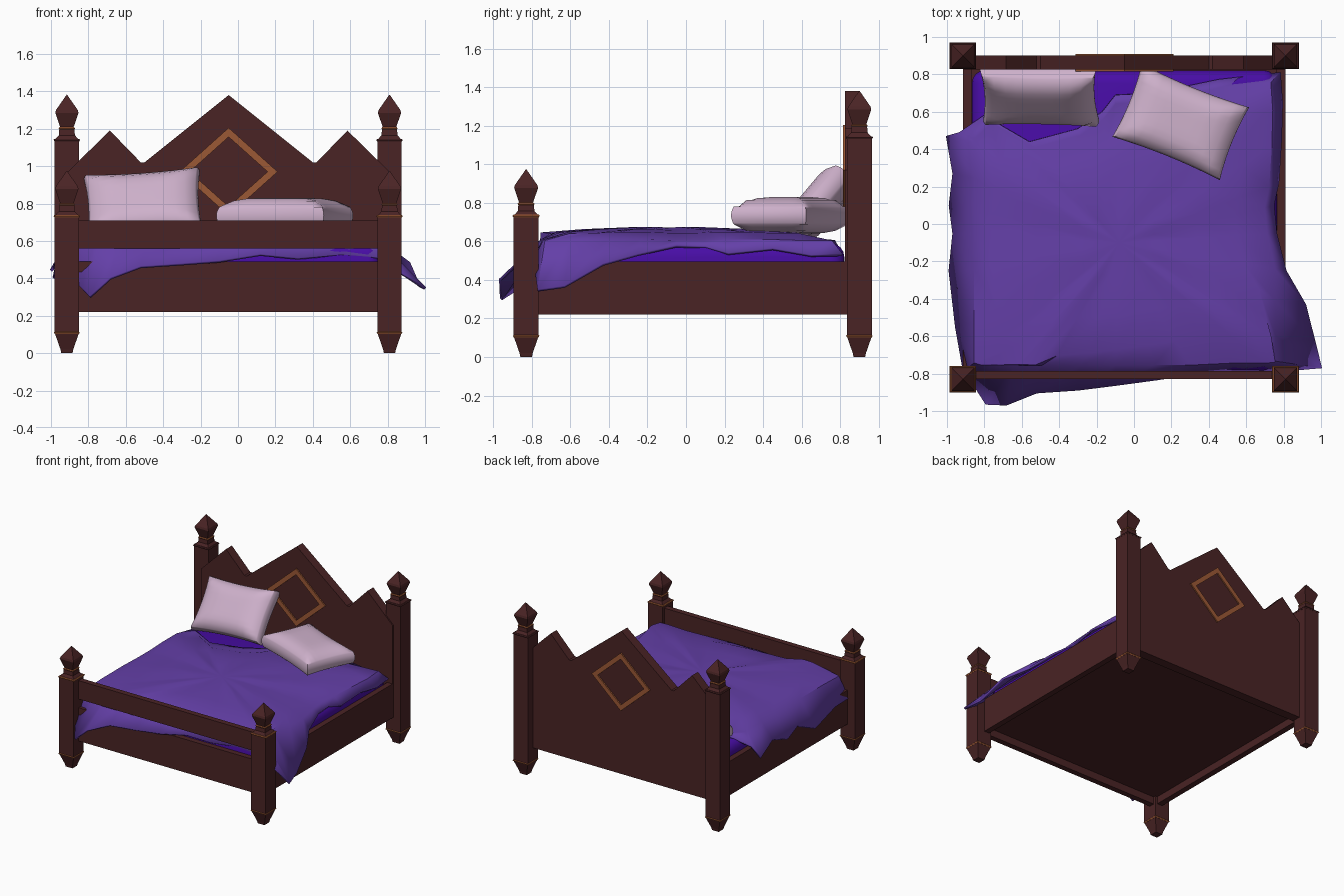
import bpy, bmesh
from math import radians
from mathutils import Vector, Matrix

cube = bpy.data.objects.get("Cube")
if cube:
    bpy.data.objects.remove(cube)


def material(name, colour):
    mat = bpy.data.materials.new(name)
    mat.use_nodes = True
    rgba = (*colour, 1)
    mat.diffuse_color = rgba
    mat.node_tree.nodes["Principled BSDF"].inputs["Base Color"].default_value = rgba
    return mat


WOOD = material("dark wood", (0.068, 0.017, 0.018))
TRIM = material("copper trim", (0.33, 0.098, 0.035))
SHEET = material("violet sheet", (0.065, 0.004, 0.38))
BLANKET = material("purple blanket", (0.127, 0.05, 0.39))
PILLOW = material("pale pillow", (0.62, 0.44, 0.6))


def finish(name, bm, mat, smooth=None):
    bmesh.ops.recalc_face_normals(bm, faces=bm.faces)
    mesh = bpy.data.meshes.new(name)
    bm.to_mesh(mesh)
    bm.free()
    mesh.materials.append(mat)
    obj = bpy.data.objects.new(name, mesh)
    bpy.context.collection.objects.link(obj)
    if smooth:
        bpy.ops.object.select_all(action="DESELECT")
        obj.select_set(True)
        bpy.context.view_layer.objects.active = obj
        bpy.ops.object.shade_smooth_by_angle(angle=radians(smooth))
    return obj


def box(name, x, y, z, mat, bevel=0):
    """Box from (low, high) pairs on each axis."""
    bm = bmesh.new()
    bmesh.ops.create_cube(bm, size=1)
    for v in bm.verts:
        v.co = [(lo + hi) / 2 + c * (hi - lo) for c, (lo, hi) in zip(v.co, (x, y, z))]
    if bevel:
        bmesh.ops.bevel(bm, geom=bm.edges[:], offset=bevel, segments=4,
                        profile=0.5, affect="EDGES")
    return finish(name, bm, mat, 40 if bevel else None)


def square_turning(name, x, y, profile, mat):
    """Square section swept upward through (half width, height) pairs."""
    bm = bmesh.new()
    rings = [[bm.verts.new((x + sx * r, y + sy * r, z))
              for sx, sy in ((-1, -1), (1, -1), (1, 1), (-1, 1))] for r, z in profile]
    for a, b in zip(rings, rings[1:]):
        for i in range(4):
            j = (i + 1) % 4
            bm.faces.new((a[i], a[j], b[j], b[i]))
    bm.faces.new(rings[0])
    bm.faces.new(rings[-1])
    bmesh.ops.remove_doubles(bm, verts=bm.verts, dist=0.0001)
    return finish(name, bm, mat)


# Frame layout
LEFT, RIGHT, FRONT, BACK = 0.81, -0.915, -0.83, 0.90
MID = -0.05


def post(name, x, y, top, collar_mat):
    """Post with tapered foot, collar, neck and pointed finial."""
    square_turning(name, x, y, [(0.03, 0), (0.034, 0.02), (0.062, 0.1), (0.065, 0.11),
                                (0.065, top), (0.043, top + 0.025), (0.04, top + 0.06)], WOOD)
    square_turning(name + "_finial", x, y, [(0.03, top + 0.06), (0.036, top + 0.068),
                                            (0.062, top + 0.145), (0.058, top + 0.16),
                                            (0.001, top + 0.242)], WOOD)
    for part, r, z, mat in (("foot_trim", 0.069, 0.11, TRIM), ("collar", 0.071, top, collar_mat),
                            ("neck_trim", 0.044, top + 0.062, TRIM)):
        square_turning(name + "_" + part, x, y,
                       [(r - 0.005, z - 0.008), (r, z), (r - 0.005, z + 0.006)], mat)


for side, x in (("left", LEFT), ("right", RIGHT)):
    post("front_post_" + side, x, FRONT, 0.733, TRIM)
    post("back_post_" + side, x, BACK, 1.14, WOOD)
    inner = x + (-0.047 if x > 0 else 0.047)
    box("side_rail_" + side, sorted((x, inner)), (FRONT, BACK - 0.04), (0.22, 0.495), WOOD)

# Footboard and base
for name, heights in (("foot_rail_lower", (0.22, 0.49)), ("foot_rail_upper", (0.56, 0.71))):
    box(name, (RIGHT, LEFT), (FRONT, FRONT + 0.045), heights, WOOD)
box("base_panel", (RIGHT + 0.02, LEFT - 0.02), (FRONT + 0.02, BACK - 0.04), (0.28, 0.31), WOOD)

# Headboard with three peaks, mirrored about its middle
half = [(0.86, 0.22), (0.86, 0.97), (0.635, 1.19), (0.47, 1.02), (0.45, 1.02)]
outline = [(MID + x, z) for x, z in half] + [(MID, 1.38)]
outline += [(MID - x, z) for x, z in reversed(half)]
bm = bmesh.new()
face = bm.faces.new([bm.verts.new((x, 0.825, z)) for x, z in outline])
back = bmesh.ops.extrude_face_region(bm, geom=[face])["geom"]
bmesh.ops.translate(bm, vec=(0, 0.075, 0),
                    verts=[g for g in back if isinstance(g, bmesh.types.BMVert)])
finish("headboard", bm, WOOD)

# Diamond trim showing on both faces of the headboard
bm = bmesh.new()
rings = [[bm.verts.new((MID + sx * w, 0.8625, 0.97 + sz * h))
          for sx, sz in ((1, 0), (0, 1), (-1, 0), (0, -1))]
         for w, h in ((0.262, 0.235), (0.208, 0.186))]
for i in range(4):
    j = (i + 1) % 4
    bm.faces.new((rings[0][i], rings[0][j], rings[1][j], rings[1][i]))
diamond = finish("headboard_diamond", bm, TRIM)
mod = diamond.modifiers.new("thickness", "SOLIDIFY")
mod.thickness, mod.offset = 0.095, 0

# Mattress
box("mattress", (RIGHT + 0.048, LEFT - 0.046), (FRONT + 0.046, 0.822), (0.312, 0.59), SHEET, 0.07)

# Blanket: hanging hem drawn inward in rings to the middle of the bed
hem = [(-0.91, -0.78, 0.42), (-0.86, -0.85, 0.37), (-0.79, -0.96, 0.3), (-0.68, -0.965, 0.4),
       (-0.52, -0.9, 0.46), (-0.3, -0.885, 0.475), (-0.1, -0.86, 0.49), (0.12, -0.83, 0.525),
       (0.32, -0.8, 0.505), (0.55, -0.78, 0.525), (0.74, -0.78, 0.51), (0.88, -0.775, 0.42),
       (1.0, -0.77, 0.345), (0.965, -0.63, 0.365), (0.915, -0.43, 0.48), (0.81, -0.25, 0.53),
       (0.76, -0.05, 0.575), (0.745, 0.1, 0.57), (0.77, 0.22, 0.535), (0.785, 0.45, 0.56),
       (0.79, 0.65, 0.525), (0.78, 0.81, 0.53), (0.45, 0.77, 0.6), (0.1, 0.7, 0.605),
       (-0.1, 0.69, 0.605), (-0.17, 0.6, 0.605), (-0.3, 0.51, 0.605), (-0.56, 0.44, 0.605),
       (-0.8, 0.58, 0.6), (-0.93, 0.49, 0.52), (-1.0, 0.47, 0.44), (-0.965, 0.27, 0.5),
       (-0.985, 0.1, 0.45), (-0.965, -0.05, 0.49), (-0.985, -0.25, 0.4), (-0.95, -0.55, 0.45)]
middle = Vector((-0.08, -0.1, 0.665))


def drape(p, pull, height):
    q = Vector(p).lerp(middle, pull)
    return (min(max(q.x, -0.85), 0.75), min(max(q.y, -0.75), 0.77), height)


bm = bmesh.new()
rings = [[bm.verts.new(p) for p in hem]]
for pull, height in ((0.06, 0.598), (0.25, 0.635), (0.5, 0.65), (0.78, 0.66)):
    rings.append([bm.verts.new(drape(p, pull, height + 0.006 * ((i // 2) % 2)))
                  for i, p in enumerate(hem)])
centre = bm.verts.new(middle)
for i in range(len(hem)):
    j = (i + 1) % len(hem)
    for a, b in zip(rings, rings[1:]):
        bm.faces.new((a[i], a[j], b[j], b[i]))
    bm.faces.new((rings[-1][i], rings[-1][j], centre))
blanket = finish("blanket", bm, BLANKET, 35)
mod = blanket.modifiers.new("thickness", "SOLIDIFY")
mod.thickness, mod.offset = 0.016, 0


def pillow(name, location, tilt, roll, turn):
    """Stuffed cushion with thin rim and pulled corners."""
    bm = bmesh.new()
    bmesh.ops.create_cube(bm, size=2)
    bmesh.ops.subdivide_edges(bm, edges=bm.edges[:], cuts=9, use_grid_fill=True)
    for v in bm.verts:
        u, w, t = v.co
        puff = 1 - 0.5 * max(abs(u), abs(w)) ** 5
        bulge = 1 + 0.05 * (1 - t * t)
        v.co = (0.295 * u * (0.95 + 0.05 * w * w) * bulge,
                0.2 * w * (0.93 + 0.07 * u * u) * bulge, 0.095 * t * puff)
    turn_matrix = (Matrix.Rotation(radians(turn), 4, "Z") @ Matrix.Rotation(radians(roll), 4, "Y")
                   @ Matrix.Rotation(radians(tilt), 4, "X"))
    bmesh.ops.transform(bm, matrix=Matrix.Translation(location) @ turn_matrix, verts=bm.verts)
    finish(name, bm, PILLOW, 60)


pillow("pillow_leaning", (-0.505, 0.69, 0.79), 50, -4, -1)
pillow("pillow_flat", (0.25, 0.545, 0.735), 0, 0, -22)
